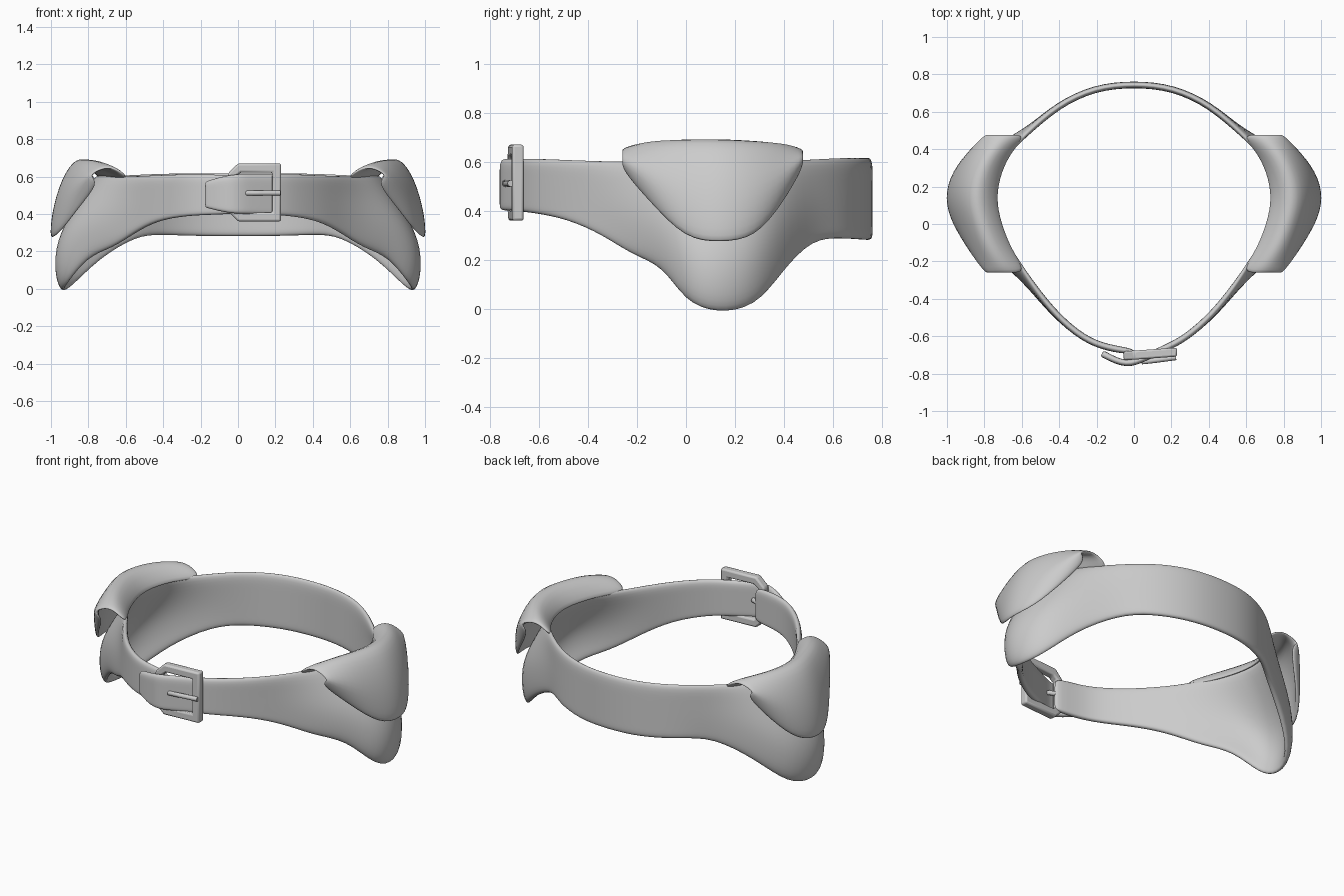
import bpy, bmesh, math

if "Cube" in bpy.data.objects:
    bpy.data.objects.remove(bpy.data.objects["Cube"])


def make(name, verts, faces):
    me = bpy.data.meshes.new(name)
    me.from_pydata(verts, [], faces)
    bm = bmesh.new()
    bm.from_mesh(me)
    bmesh.ops.recalc_face_normals(bm, faces=bm.faces)
    bm.to_mesh(me)
    bm.free()
    ob = bpy.data.objects.new(name, me)
    bpy.context.collection.objects.link(ob)
    for p in me.polygons:
        p.use_smooth = True
    return ob


def sheet(name, columns, thickness):
    """Skin a list of equal-length point columns, thicken and smooth it."""
    n = len(columns[0])
    verts = [p for col in columns for p in col]
    faces = [(i * n + j, i * n + j + 1, (i + 1) * n + j + 1, (i + 1) * n + j)
             for i in range(len(columns) - 1) for j in range(n - 1)]
    ob = make(name, verts, faces)
    sol = ob.modifiers.new("thickness", 'SOLIDIFY')
    sol.thickness, sol.offset = thickness, 0
    sub = ob.modifiers.new("smooth", 'SUBSURF')
    sub.levels = sub.render_levels = 2
    return ob


# Leather strap: top x, y, z, bottom x, y, z, outward bulge (right half, front to back)
half = [
    (.27, -.615, .615, .27, -.615, .390, 0),
    (.42, -.485, .610, .43, -.48, .365, 0),
    (.535, -.335, .605, .55, -.335, .300, 0),
    (.605, -.22, .605, .67, -.21, .215, .03),
    (.69, -.08, .610, .80, -.09, .175, .08),
    (.73, .03, .610, .915, .00, .025, .105),
    (.75, .13, .610, .945, .12, -.02, .11),
    (.73, .27, .610, .895, .28, .000, .10),
    (.67, .38, .610, .75, .39, .155, .06),
    (.58, .48, .610, .54, .51, .285, .01),
    (.41, .635, .620, .41, .635, .288, 0),
    (.21, .73, .620, .21, .73, .280, 0),
]
# Tongue end passing through the buckle: x, y, top z, bottom z
tongue = [(-.172, -.692, .575, .435), (-.16, -.698, .58, .43), (-.04, -.76, .615, .40),
          (.06, -.715, .615, .40), (.17, -.662, .615, .395)]
tail = [(-.14, -.664, .612, .395), (.01, -.684, .612, .40)]


def flat(s):
    x, y, a, b = s
    return (x, y, a, x, y, b, 0)


def mirrored(s):
    return (-s[0], s[1], s[2], -s[3], s[4], s[5], -s[6])


stations = ([flat(s) for s in tongue] + half + [flat((0, .750, .62, .280))]
            + [mirrored(s) for s in reversed(half)] + [flat(s) for s in tail])
columns = []
for tx, ty, tz, bx, by, bz, bulge in stations:
    columns.append([(tx + (bx - tx) * t + bulge * math.sin(math.pi * t ** 1.35),
                     ty + (by - ty) * t, tz + (bz - tz) * t)
                    for t in (0, .28, .58, .86, 1)])
sheet("belt_strap", columns, .036)

# Folded hip flaps: y, inner x, ridge z, widest x, lower edge x and z
flap = [
    (-.265, .565, .655, .83, .73, .575),
    (-.14, .65, .700, .915, .855, .425),
    (.00, .705, .715, .985, .965, .275),
    (.14, .735, .717, 1.02, 1.01, .265),
    (.28, .705, .707, .99, .965, .280),
    (.39, .65, .688, .91, .855, .420),
    (.48, .565, .650, .83, .73, .590),
]
for side, label in ((1, "right"), (-1, "left")):
    cols = []
    for y, xi, zr, xo, xb, zb in flap:
        xs = [xi + (xo - xi) * f for f in (0, .38, .66, .88)] + [xb]
        zs = [.585] + [zr + (zb - zr) * g for g in (0, .2, .6, 1)]
        cols.append([(side * x, y, z) for x, z in zip(xs, zs)])
    sheet("hip_flap_" + label, cols, .03)

# Buckle frame: six-sided ring, slightly slanted in plan
outer = [(-.055, .615), (0, .67), (.23, .67), (.23, .36), (0, .36), (-.055, .415)]
inner = [(-.015, .60), (.015, .622), (.183, .622), (.183, .408), (.015, .408), (-.015, .43)]
verts = [(x, -.687 - (.2 - x) * .07 + d, z)
         for ring, d in ((outer, -.024), (inner, -.024), (outer, .024), (inner, .024))
         for x, z in ring]
faces = []
for i in range(6):
    j = (i + 1) % 6
    for a, b in ((0, 6), (6, 18), (18, 12), (12, 0)):
        faces.append((a + i, a + j, b + j, b + i))
buckle = make("buckle_frame", verts, faces)
bev = buckle.modifiers.new("rounded_edges", 'BEVEL')
bev.width, bev.segments = .01, 2
bpy.context.view_layer.objects.active = buckle
buckle.select_set(True)
bpy.ops.object.shade_smooth_by_angle(angle=math.radians(35))

# Buckle prong: through the tongue and resting on the frame
cu = bpy.data.curves.new("buckle_prong", 'CURVE')
cu.dimensions = '3D'
cu.bevel_depth, cu.bevel_resolution = .014, 2
cu.use_fill_caps = True
path = [(-.03, -.68), (.03, -.70), (.05, -.738), (.12, -.728), (.225, -.714)]
sp = cu.splines.new('POLY')
sp.points.add(len(path) - 1)
for p, (x, y) in zip(sp.points, path):
    p.co = (x, y, .512, 1)
bpy.context.collection.objects.link(bpy.data.objects.new("buckle_prong", cu))
